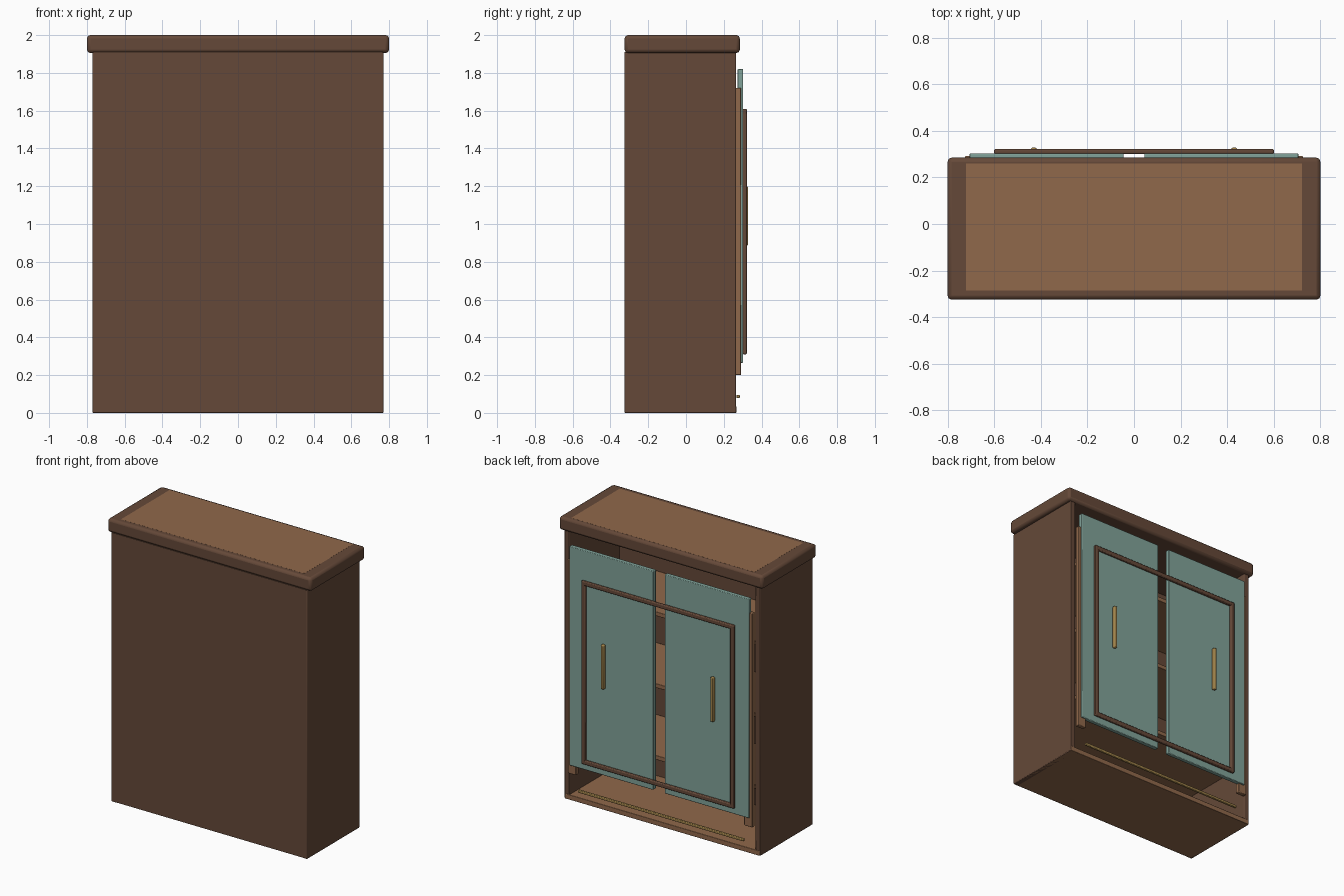
import bpy

cube = bpy.data.objects.get("Cube")
if cube:
    bpy.data.objects.remove(cube, do_unlink=True)


def material(name, rgb):
    m = bpy.data.materials.new(name)
    m.use_nodes = True
    m.diffuse_color = (*rgb, 1)
    m.node_tree.nodes["Principled BSDF"].inputs["Base Color"].default_value = (*rgb, 1)
    return m


DARK = material("dark wood", (0.13, 0.066, 0.04))
TAN = material("tan wood", (0.28, 0.14, 0.07))
TEAL = material("teal paint", (0.22, 0.365, 0.32))
BRASS = material("brass", (0.36, 0.23, 0.07))


def box(name, x, y, z, mat, bevel=0.0):
    """Box from its (low, high) range on each axis, with an optional rounded edge."""
    spans = (x, y, z)
    bpy.ops.mesh.primitive_cube_add(size=1, location=[(a + b) / 2 for a, b in spans])
    ob = bpy.context.object
    ob.name = name
    ob.scale = [b - a for a, b in spans]
    bpy.ops.object.transform_apply(location=False, rotation=False, scale=True)
    ob.data.materials.append(mat)
    if bevel:
        mod = ob.modifiers.new("Bevel", "BEVEL")
        mod.width = bevel
        mod.segments = 2
        bpy.ops.object.shade_smooth_by_angle()
    return ob


def pair(name, x, y, z, mat, bevel=0.0):
    """The same box on the left (+x) and mirrored on the right."""
    box("left_" + name, x, y, z, mat, bevel)
    box("right_" + name, (-x[1], -x[0]), y, z, mat, bevel)


# Carcass
pair("side_panel", (0.73, 0.77), (-0.325, 0.265), (0, 1.91), DARK, 0.005)
box("solid_panel", (-0.765, 0.765), (-0.325, -0.295), (0.003, 1.91), DARK)
box("floor_board", (-0.765, 0.765), (-0.32, 0.267), (0, 0.035), TAN, 0.003)

# Crown with inlaid top
box("crown", (-0.8, 0.8), (-0.325, 0.285), (1.905, 2.0), DARK, 0.018)
box("top_inlay", (-0.72, 0.72), (-0.285, 0.26), (1.99, 2.0005), TAN)

# Shelves
for i, z in enumerate((0.455, 0.965, 1.475)):
    box(f"shelf_{i + 1}", (-0.73, 0.73), (-0.295, 0.22), (z - 0.015, z + 0.015), TAN, 0.003)

# Doors on their hanging strips
pair("door_strip", (0.66, 0.725), (0.262, 0.292), (0.2, 1.72), TAN, 0.004)
pair("door", (0.045, 0.705), (0.272, 0.303), (0.265, 1.82), TEAL, 0.004)

# Raised trim frame across both doors
TRIM_Y = (0.3, 0.322)
pair("trim_stile", (0.57, 0.6), TRIM_Y, (0.31, 1.61), DARK, 0.006)
for name, z in (("lower", 0.31), ("upper", 1.58)):
    box(name + "_trim_rail", (-0.6, 0.6), TRIM_Y, (z, z + 0.03), DARK, 0.006)

# Brass handles and lower rod
pair("handle", (0.418, 0.442), (0.303, 0.328), (0.885, 1.2), BRASS, 0.006)
box("lower_rod", (-0.65, 0.65), (0.267, 0.285), (0.078, 0.096), BRASS, 0.004)
